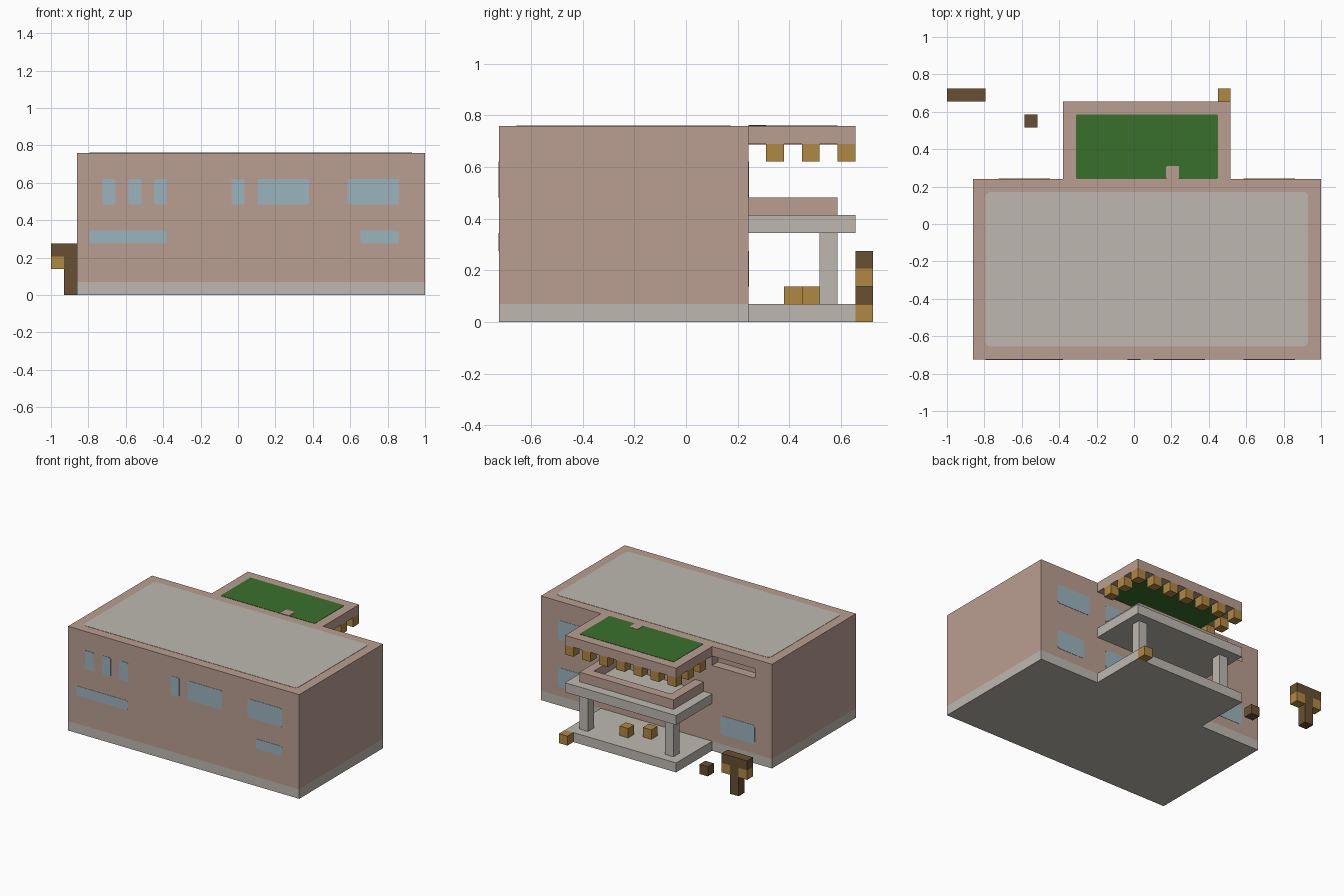
import bpy
import bmesh
from mathutils import Vector

if "Cube" in bpy.data.objects:
    bpy.data.objects.remove(bpy.data.objects["Cube"])

U = 2 / 29                       # one building block
ORIGIN = Vector((-1, -10.5 * U, 0))


def material(name, rgb):
    lin = [((c / 255 + 0.055) / 1.055) ** 2.4 for c in rgb] + [1]
    m = bpy.data.materials.new(name)
    m.use_nodes = True
    m.diffuse_color = lin
    m.node_tree.nodes["Principled BSDF"].inputs["Base Color"].default_value = lin
    return m


CLAY = material("clay_wall", (186, 159, 145))
STONE = material("pale_stone", (190, 184, 176))
GLASS = material("window_blue", (155, 180, 189))
GRASS = material("roof_green", (57, 112, 44))
GOLD = material("golden_wood", (176, 136, 66))
WOOD = material("dark_wood", (104, 80, 50))


def box(name, mat, x, y, z, bevel=None):
    """Box between grid coordinates; bevel rounds the edges along one axis."""
    lo = Vector((x[0], y[0], z[0])) * U + ORIGIN
    hi = Vector((x[1], y[1], z[1])) * U + ORIGIN
    bm = bmesh.new()
    bmesh.ops.create_cube(bm, size=1)
    for v in bm.verts:
        v.co = [(lo[a] + hi[a]) / 2 + v.co[a] * (hi[a] - lo[a]) for a in range(3)]
    if bevel:
        axis, radius = bevel
        edges = [e for e in bm.edges
                 if abs((e.verts[0].co - e.verts[1].co).normalized()[axis]) > 0.9]
        bmesh.ops.bevel(bm, geom=edges, offset=radius * U, segments=3,
                        profile=0.5, affect='EDGES')
    mesh = bpy.data.meshes.new(name)
    bm.to_mesh(mesh)
    bm.free()
    mesh.materials.append(mat)
    ob = bpy.data.objects.new(name, mesh)
    bpy.context.collection.objects.link(ob)
    return ob


def cube(name, mat, i, j, k):
    return box(name, mat, (i, i + 1), (j, j + 1), (k, k + 1))


T = 0.03                         # painted plate thickness in blocks

# Main building with a slot in the back wall
box("foundation", STONE, (2, 29), (0, 14), (0, 1))
walls = box("walls", CLAY, (2, 29), (0, 14), (1, 11))
cutter = box("slot_cutter", CLAY, (4, 9), (13, 15), (9, 10))
cutter.hide_render = True
mod = walls.modifiers.new("slot", 'BOOLEAN')
mod.operation = 'DIFFERENCE'
mod.object = cutter
bpy.context.view_layer.objects.active = walls
bpy.ops.object.modifier_apply(modifier=mod.name)
bpy.data.objects.remove(cutter)
box("roof_panel", STONE, (3, 28), (1, 13), (11, 11 + T), (2, 0.4))

# Windows: x range and height range
UPPER, SLIT, LOWER = (7, 9), (4, 5), (2, 4)
front = [((4, 5), UPPER), ((6, 7), UPPER), ((8, 9), UPPER), ((14, 15), UPPER),
         ((16, 20), UPPER), ((23, 27), UPPER), ((3, 9), SLIT), ((24, 27), SLIT)]
back = [((23, 27), UPPER), ((18, 21), UPPER),
        ((23.7, 27), LOWER), ((18, 21), LOWER), ((4, 8), LOWER)]
for x, z in front:
    box("front_window", GLASS, x, (-T, 0), z, (1, 0.15))
for x, z in back:
    box("back_window", GLASS, x, (14, 14 + T), z, (1, 0.3))

# Porch floor, balcony and columns
box("porch_floor", STONE, (9, 22), (14, 20), (0, 1))
box("balcony_floor", STONE, (9, 22), (14, 20), (5, 6))
for i in (10, 20):
    box("porch_column", STONE, (i, i + 1), (18, 19), (1, 5))
    box("balcony_side_rail", CLAY, (i, i + 1), (14, 19), (6, 7))
box("balcony_back_rail", CLAY, (11, 20), (18, 19), (6, 7))

# Porch roof with green panels on both faces
box("porch_roof", CLAY, (9, 22), (14, 20), (10, 11))
box("roof_grass", GRASS, (10, 21), (14, 19), (11, 11 + T), (2, 0.1))
box("ceiling_grass", GRASS, (10, 21), (14, 19), (10 - T, 10))
box("grass_notch", CLAY, (17, 18), (14, 15), (11, 11 + 2 * T), (2, 0.1))

# Golden blocks hanging from the porch roof
for i in range(9, 22, 2):
    cube("hanging_block", GOLD, i, 19, 9)
for i in (9, 21):
    for j in (15, 17):
        cube("hanging_block", GOLD, i, j, 9)

# Loose blocks around the porch
cube("porch_seat", GOLD, 16, 17, 1)
cube("porch_seat", GOLD, 14, 16, 1)
cube("step_block", GOLD, 21, 20, 0)
cube("ground_block", WOOD, 6, 18, 0)

# Signpost
box("post_stem", WOOD, (1, 2), (20, 21), (0, 3))
box("post_beam", WOOD, (0, 3), (20, 21), (3, 4))
for i in (0, 2):
    cube("post_lantern", GOLD, i, 20, 2)
